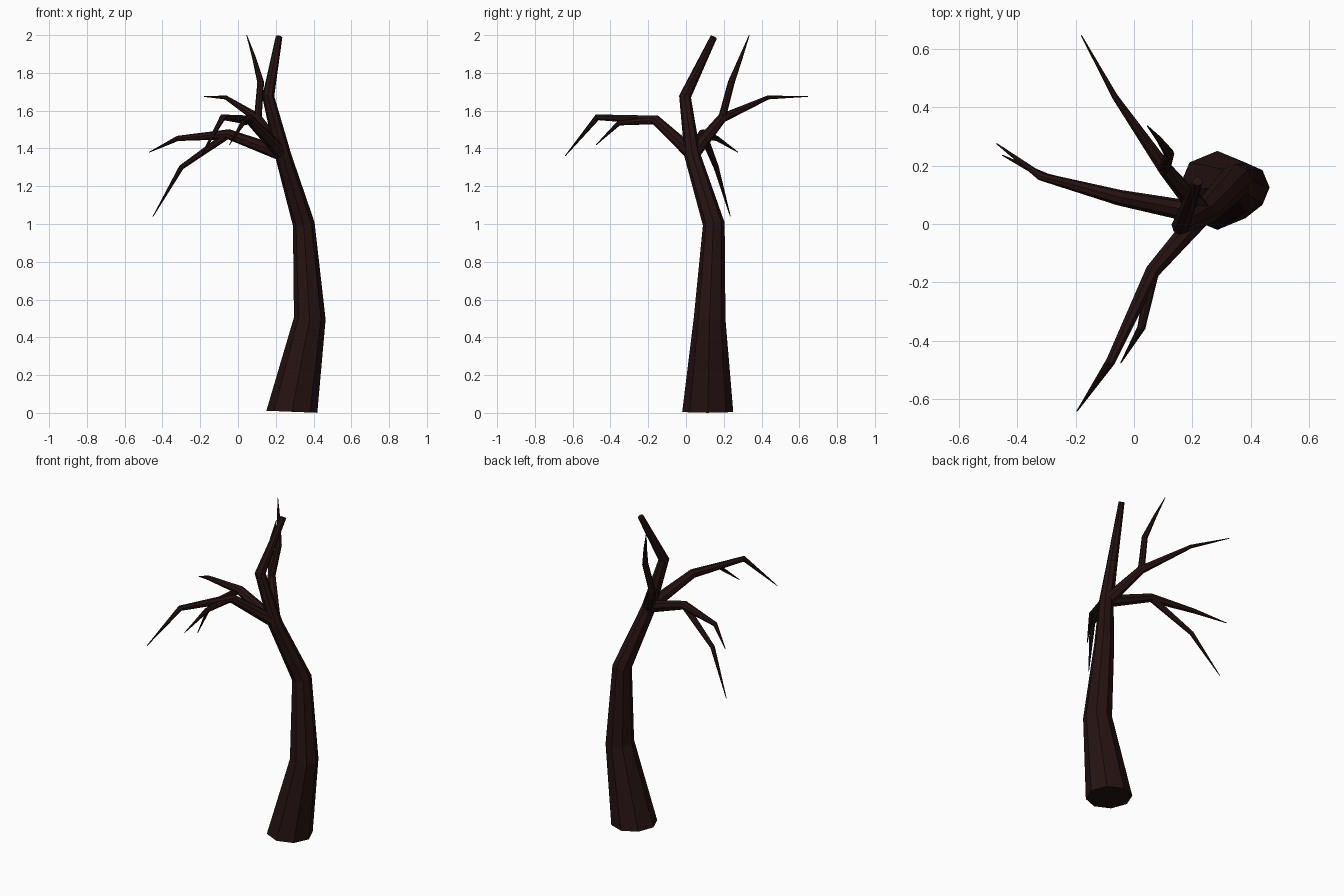
import bpy, bmesh, math
from mathutils import Vector

if "Cube" in bpy.data.objects:
    bpy.data.objects.remove(bpy.data.objects["Cube"])

bark = bpy.data.materials.new("dark_bark")
bark.diffuse_color = (0.019, 0.006, 0.006, 1)
bark.use_nodes = True
bark.node_tree.nodes["Principled BSDF"].inputs["Base Color"].default_value = bark.diffuse_color


def limb(name, nodes, sides=8, first_normal=None):
    """Faceted tapering tube through (x, y, z, radius) nodes, capped at both ends."""
    pts = [Vector(n[:3]) for n in nodes]
    bm = bmesh.new()
    rings, u = [], Vector((1, 0, 0))
    for i, p in enumerate(pts):
        before = (p - pts[i - 1]).normalized() if i else Vector()
        after = (pts[i + 1] - p).normalized() if i < len(pts) - 1 else Vector()
        t = (before + after).normalized()
        if i == 0 and first_normal:
            t = Vector(first_normal).normalized()
        if i == 0 and abs(t.x) > 0.8:
            u = Vector((0, 1, 0))
        u = (u - t * u.dot(t)).normalized()
        v = t.cross(u)
        r = nodes[i][3]
        rings.append([bm.verts.new(p + r * (u * math.cos(a) + v * math.sin(a)))
                      for a in (2 * math.pi * k / sides for k in range(sides))])
    for a, b in zip(rings, rings[1:]):
        for k in range(sides):
            n = (k + 1) % sides
            bm.faces.new((a[k], a[n], b[n], b[k]))
    bm.faces.new(rings[0][::-1])
    bm.faces.new(rings[-1])
    bmesh.ops.recalc_face_normals(bm, faces=bm.faces)
    mesh = bpy.data.meshes.new(name)
    bm.to_mesh(mesh)
    bm.free()
    mesh.materials.append(bark)
    bpy.context.collection.objects.link(bpy.data.objects.new(name, mesh))


# Trunk, bending up to its blunt broken top
limb("trunk", [(0.285, 0.115, 0.006, 0.135), (0.38, 0.125, 0.5, 0.084),
               (0.348, 0.147, 1.0, 0.058), (0.24, 0.035, 1.36, 0.043),
               (0.16, -0.005, 1.675, 0.032), (0.217, 0.147, 1.99, 0.018)],
     first_normal=(0.04, 0, 1))

# Three main branches, each with a side twig that splits off at its first bend
fork = (0.235, 0.035, 1.37, 0.038)
TIP = 0.002
branches = {
    "front": ((0.065, -0.16, 1.55, 0.027),
              [(-0.08, -0.47, 1.565, 0.017), (-0.195, -0.64, 1.36, TIP)],
              [(0.025, -0.355, 1.535, 0.014), (-0.045, -0.475, 1.42, TIP)]),
    "back": ((0.105, 0.19, 1.56, 0.025),
             [(-0.065, 0.435, 1.67, 0.011), (-0.18, 0.645, 1.675, TIP)],
             [(0.12, 0.24, 1.75, 0.018), (0.085, 0.29, 1.88, 0.010),
              (0.046, 0.335, 2.0, TIP)]),
    "left": ((-0.05, 0.09, 1.475, 0.027),
             [(-0.32, 0.163, 1.453, 0.014), (-0.47, 0.275, 1.38, TIP)],
             [(-0.30, 0.16, 1.30, 0.014), (-0.45, 0.235, 1.04, TIP)]),
}
for side, (bend, main, twig) in branches.items():
    limb(side + "_branch", [fork, bend] + main)
    start = bend[:3] + (bend[3] * 0.8,)
    limb(side + "_twig", [start] + twig)
